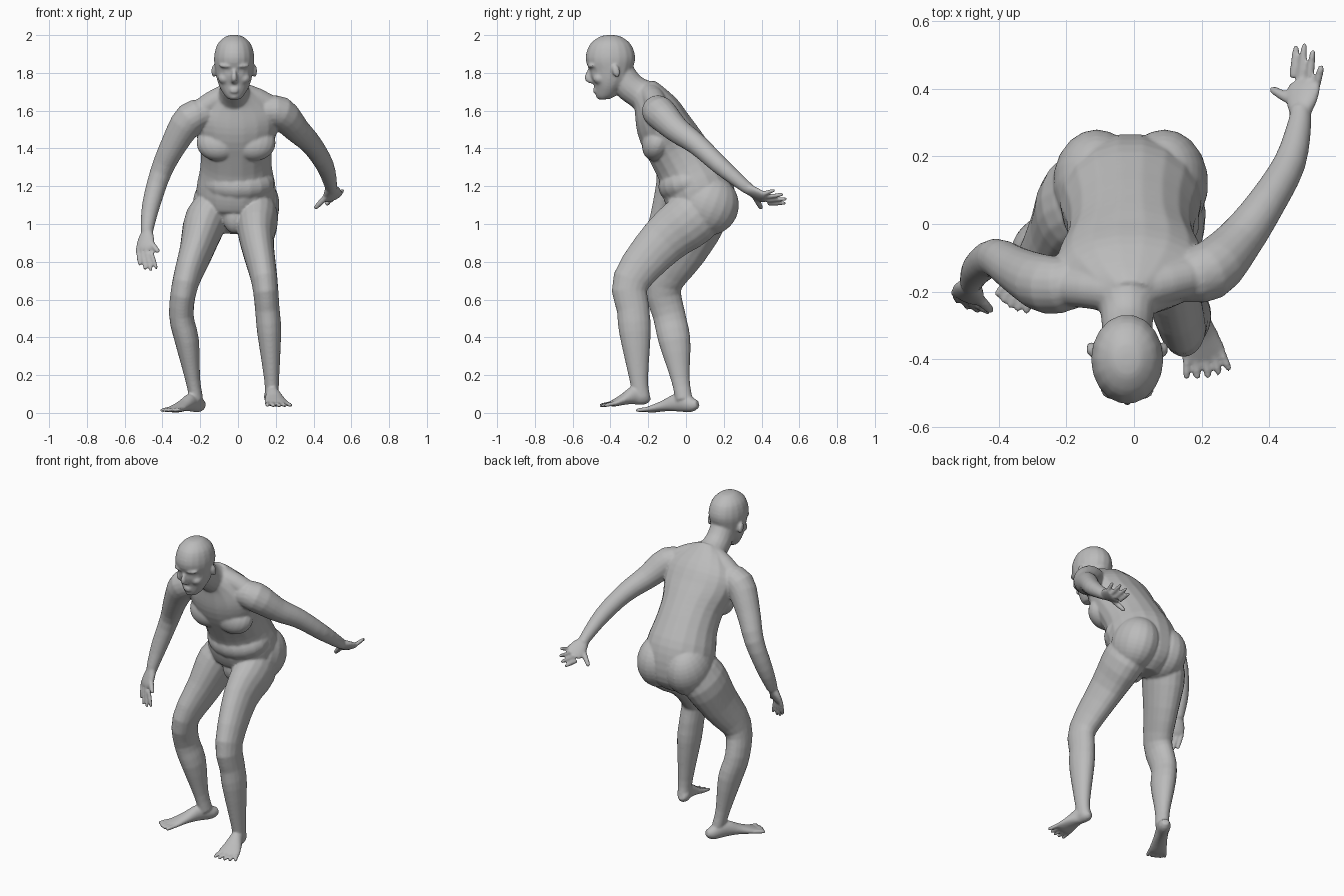
import bpy, bmesh, math
from mathutils import Vector, Matrix

cube = bpy.data.objects.get("Cube")
if cube:
    bpy.data.objects.remove(cube, do_unlink=True)

bm = bmesh.new()
SIDES = 18
STEPS = 3
MIDDLE = -.02     # centre line of the head and neck


def smooth_step(before, start, end, after, t):
    """Point on a smooth curve between start and end."""
    slope_in = (end - before) / 2
    slope_out = (after - start) / 2
    rise = end - start
    return (start + slope_in * t + (3 * rise - 2 * slope_in - slope_out) * t**2
            + (slope_in + slope_out - 2 * rise) * t**3)


def tube(sections, side=(1, 0, 0)):
    """Closed loft; a section is x, y, z, half width and, unless round, half depth."""
    knots = [Vector(s if len(s) == 5 else (*s, s[-1])) for s in sections]
    knots = [2 * knots[0] - knots[1], *knots, 2 * knots[-1] - knots[-2]]
    path = [smooth_step(*knots[i:i + 4], step / STEPS)
            for i in range(len(knots) - 3) for step in range(STEPS)]
    path.append(knots[-2])
    centres = [Vector(point[:3]) for point in path]
    last = len(path) - 1
    rings = []
    for i, point in enumerate(path):
        along = (centres[min(i + 1, last)] - centres[max(i - 1, 0)]).normalized()
        across = Vector(side)
        across = (across - along * across.dot(along)).normalized()
        outward = along.cross(across)
        ring = []
        for k in range(SIDES):
            angle = math.tau * k / SIDES
            offset = across * point[3] * math.cos(angle) + outward * point[4] * math.sin(angle)
            ring.append(bm.verts.new(centres[i] + offset))
        rings.append(ring)
    for ring, following in zip(rings, rings[1:]):
        for k in range(SIDES):
            bm.faces.new((ring[k - 1], ring[k], following[k], following[k - 1]))
    bm.faces.new(rings[0])
    bm.faces.new(rings[-1])


def column(x, sections):
    tube([(x, *section) for section in sections])


def limb(joints, girths):
    tube([(*joint, *girth) for joint, girth in zip(joints, girths)])


def ball(centre, radii, tilt=0):
    matrix = Matrix.Translation(centre) @ Matrix.Rotation(tilt, 4, 'X') @ Matrix.Diagonal((*radii, 1))
    bmesh.ops.create_uvsphere(bm, u_segments=SIDES, v_segments=SIDES, radius=1, matrix=matrix)


def digit(root, tip, radius):
    root, tip = Vector(root), Vector(tip)
    tube([(*root.lerp(tip, t), radius * scale)
          for t, scale in ((0, 1), (.5, 1), (.9, .8), (1, .4))], (tip - root).orthogonal())


def fan(roots, tips, bow, count):
    """Row of digits whose tips follow a bowed line."""
    for i in range(count):
        t = i / (count - 1)
        tip = Vector(tips[0]).lerp(Vector(tips[1]), t) + Vector(bow) * math.sin(math.pi * t)
        digit(Vector(roots[0]).lerp(Vector(roots[1]), t), tip, .012)


def hand(wrist, knuckles, tips, bow, thumb):
    wrist, first, final = Vector(wrist), Vector(knuckles[0]), Vector(knuckles[1])
    centre = (first + final) / 2
    half = (final - first).length / 2 + .01
    tube([(*wrist.lerp(centre, t), width, depth) for t, width, depth in
          ((0, .03, .027), (.4, half * .9, .024), (.8, half, .02), (1, half * .9, .014))],
         final - first)
    fan(knuckles, tips, bow, 4)
    digit(wrist.lerp(centre, .3), thumb, .016)


def foot(heel, ball_of_foot, spread):
    heel, front = Vector(heel), Vector(ball_of_foot)
    along = (front - heel).normalized()
    across = along.cross(Vector((0, 0, 1))).normalized()
    tube([(*(heel.lerp(front, t) + Vector((0, 0, lift))), width, depth)
          for t, lift, width, depth in
          ((-.1, 0, .02, .02), (.05, 0, .036, .04), (.35, .02, .037, .05),
           (.7, .01, spread * .8, .03), (1, 0, spread, .019), (1.1, 0, spread * .9, .014))], across)
    edges = (across * spread * .75, -across * spread * .75)
    fan([front + edge for edge in edges],
        [front + along * .07 + edge * 1.3 for edge in edges], along * .01, 5)


# torso leaning forward, with belly, groin, chest and buttocks
column(-.01, [(.08, .96, .07, .08), (.09, 1.02, .15, .15), (.09, 1.09, .2, .18),
              (.06, 1.19, .21, .19), (.01, 1.3, .19, .17), (-.05, 1.4, .19, .16),
              (-.11, 1.5, .22, .15), (-.15, 1.59, .22, .13), (-.19, 1.66, .16, .1),
              (-.23, 1.71, .08, .08)])
ball((0, .01, 1.22), (.195, .16, .11), .3)
ball((MIDDLE, -.02, 1.04), (.06, .06, .09))
for sign in (-1, 1):
    ball((sign * .09 - .01, -.15, 1.43), (.12, .08, .1), -.4)
    ball((sign * .1 - .01, .12, 1.1), (.13, .16, .16), -.4)

# neck and shoulder slopes
column(MIDDLE, [(-.16, 1.62, .1, .1), (-.21, 1.67, .1, .09), (-.26, 1.7, .08, .08),
                (-.31, 1.74, .075, .08), (-.36, 1.82, .07, .075)])
left_shoulder = (.22, -.14, 1.59)
right_shoulder = (-.25, -.18, 1.56)
for shoulder in (left_shoulder, right_shoulder):
    neck_root = Vector((MIDDLE, -.2, 1.69))
    middle = neck_root.lerp(Vector(shoulder), .5) + Vector((0, 0, .02))
    tube([(*neck_root, .07), (*middle, .06), (*shoulder, .06)], (0, 1, 0))

# skull narrowing to the jaw
column(MIDDLE, [(-.4, 2, .02, .02), (-.4, 1.99, .05, .06), (-.4, 1.95, .09, .11),
                (-.4, 1.88, .107, .133), (-.4, 1.81, .1, .114), (-.41, 1.76, .09, .1),
                (-.42, 1.72, .075, .07), (-.43, 1.68, .05, .05), (-.43, 1.66, .03, .03)])

# nose, lips and chin
column(MIDDLE, [(-.5, 1.83, .01, .01), (-.51, 1.8, .012, .018),
                (-.517, 1.77, .016, .02), (-.49, 1.75, .016, .01)])
for height in (1.7, 1.714):
    ball((MIDDLE, -.481, height), (.025, .012, .007))
ball((MIDDLE, -.46, 1.675), (.024, .016, .015))

# brows, eyes, cheeks and ears
for sign in (-1, 1):
    ball((MIDDLE + sign * .035, -.492, 1.84), (.045, .03, .014), .2)
    ball((MIDDLE + sign * .036, -.489, 1.81), (.014, .012, .009))
    ball((MIDDLE + sign * .05, -.457, 1.77), (.035, .035, .03))
    ball((MIDDLE + sign * .108, -.37, 1.81), (.013, .02, .034), .25)

# arms: the left swings back, the right hangs
arm_girths = [(.07,), (.087,), (.07,), (.057,), (.048,), (.035,), (.03,)]
limb([(.12, -.16, 1.6), left_shoulder, (.31, -.05, 1.5), (.39, .06, 1.42),
      (.46, .18, 1.31), (.49, .3, 1.21), (.49, .34, 1.18)], arm_girths)
limb([(-.15, -.17, 1.59), right_shoulder, (-.34, -.14, 1.42), (-.41, -.1, 1.27),
      (-.46, -.13, 1.1), (-.48, -.17, .98), (-.48, -.18, .95)], arm_girths)
hand((.49, .32, 1.19), [(.47, .43, 1.11), (.54, .41, 1.16)],
     [(.48, .53, 1.11), (.555, .47, 1.18)], (0, .03, 0), (.405, .4, 1.08))
hand((-.48, -.18, .96), [(-.53, -.2, .87), (-.46, -.24, .85)],
     [(-.52, -.23, .78), (-.43, -.26, .76)], (0, -.01, -.02), (-.42, -.26, .85))

# legs: the left steps forward, the right is planted
leg_girths = [(.09, .13), (.113, .15), (.09, .13), (.07, .1),
              (.065, .087), (.064, .085), (.04, .05), (.036, .045)]
limb([(.08, .12, 1.13), (.1, .03, 1.03), (.1, -.12, .91), (.14, -.29, .7),
      (.155, -.28, .55), (.165, -.27, .43), (.178, -.25, .18), (.178, -.235, .08)], leg_girths)
limb([(-.1, .1, 1.13), (-.17, .06, 1.02), (-.22, -.02, .86), (-.28, -.12, .68),
      (-.3, -.09, .52), (-.27, -.06, .38), (-.24, -.03, .18), (-.22, -.01, .07)], leg_girths)
foot((.17, -.21, .085), (.205, -.38, .052), .067)
foot((-.2, .04, .045), (-.33, -.18, .02), .053)

# fuse all parts into one skin
bmesh.ops.recalc_face_normals(bm, faces=bm.faces)
mesh = bpy.data.meshes.new("body")
bm.to_mesh(mesh)
bm.free()
body = bpy.data.objects.new("body", mesh)
bpy.context.collection.objects.link(body)
bpy.ops.object.select_all(action='DESELECT')
bpy.context.view_layer.objects.active = body
body.select_set(True)
fuse = body.modifiers.new("fuse", 'REMESH')
fuse.mode = 'VOXEL'
fuse.voxel_size = .0065
soften = body.modifiers.new("soften", 'SMOOTH')
soften.factor = .5
soften.iterations = 7
for modifier in (fuse.name, soften.name):
    bpy.ops.object.modifier_apply(modifier=modifier)
bpy.ops.object.shade_smooth()

# one plain colour
grey = bpy.data.materials.new("plain grey")
grey.use_nodes = True
grey.diffuse_color = (.5, .5, .5, 1)
grey.node_tree.nodes["Principled BSDF"].inputs["Base Color"].default_value = grey.diffuse_color
body.data.materials.append(grey)
